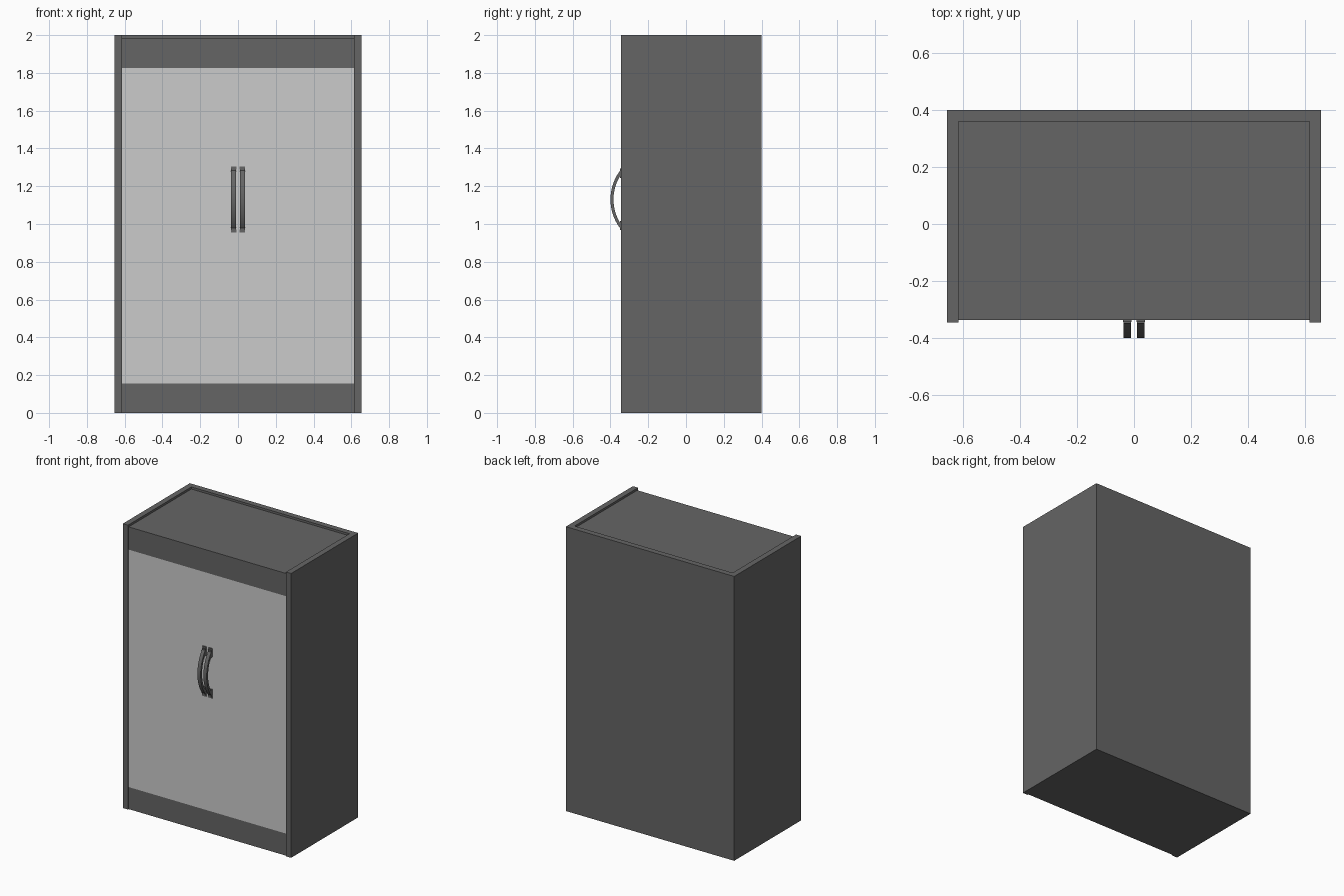
import bpy, bmesh
from math import sin, cos, radians

if "Cube" in bpy.data.objects:
    bpy.data.objects.remove(bpy.data.objects["Cube"])

def material(name, v):
    m = bpy.data.materials.new(name)
    m.diffuse_color = (v, v, v, 1)
    m.use_nodes = True
    m.node_tree.nodes["Principled BSDF"].inputs["Base Color"].default_value = m.diffuse_color
    return m

DARK = material("dark_grey", 0.13)
LIGHT = material("light_grey", 0.55)

def add_object(name, bm, mat):
    bmesh.ops.recalc_face_normals(bm, faces=bm.faces)
    me = bpy.data.meshes.new(name)
    bm.to_mesh(me)
    bm.free()
    me.materials.append(mat)
    ob = bpy.data.objects.new(name, me)
    bpy.context.collection.objects.link(ob)
    return ob

def add_box(bm, lo, hi):
    vs = bmesh.ops.create_cube(bm, size=1)["verts"]
    for v in vs:
        v.co = [(a + b) / 2 + c * (b - a) for a, b, c in zip(lo, hi, v.co)]

def box(name, lo, hi, mat=DARK):
    bm = bmesh.new()
    add_box(bm, lo, hi)
    return add_object(name, bm, mat)

W, IN = 0.655, 0.615          # outer and inner half width
F, B = -0.345, 0.40           # front and back
FACE, BACK_IN = -0.337, 0.36  # recessed front face, inside of back panel
TOP, DOOR_LO, DOOR_HI = 1.985, 0.155, 1.825

# Carcass: back panel, plinth and header between the sides
box("back_panel", (-IN, BACK_IN, 0), (IN, B, 2))
box("plinth", (-IN, FACE, 0), (IN, BACK_IN, DOOR_LO))
box("header", (-IN, FACE, DOOR_HI), (IN, BACK_IN, TOP))

def handle(name, x0, x1):
    # Bowed bar: arc strip extruded across its width, plus end pads
    bm = bmesh.new()
    cy, cz, n = -0.147, 1.13, 20
    angles = [radians(-43 + 86 * i / n) for i in range(n + 1)]
    pts = [(cy - 0.253 * cos(a), cz + 0.253 * sin(a)) for a in angles]
    pts += [(cy - 0.237 * cos(a), cz + 0.237 * sin(a)) for a in reversed(angles)]
    rings = [[bm.verts.new((x, y, z)) for y, z in pts] for x in (x0, x1)]
    k, m = len(pts), n + 1
    for i in range(k):
        j = (i + 1) % k
        bm.faces.new((rings[0][i], rings[0][j], rings[1][j], rings[1][i]))
    for r in rings:
        for i in range(n):
            bm.faces.new((r[i], r[i + 1], r[k - 2 - i], r[k - 1 - i]))
    for s in (-1, 1):
        z = sorted((cz + s * 0.113, cz + s * 0.163))
        add_box(bm, (x0, -0.349, z[0]), (x1, FACE + 0.002, z[1]))
        z = sorted((cz + s * 0.158, cz + s * 0.175))
        add_box(bm, (x0 - 0.002, -0.344, z[0]), (x1 + 0.002, FACE + 0.002, z[1]))
    ob = add_object(name, bm, DARK)
    bpy.context.view_layer.objects.active = ob
    ob.select_set(True)
    bpy.ops.object.shade_smooth_by_angle(angle=radians(30))
    ob.select_set(False)

# Sides, doors and handles, one per side
for s, side in ((-1, "left"), (1, "right")):
    x = sorted((s * IN, s * W))
    box(side + "_side_panel", (x[0], F, 0), (x[1], B, 2))
    x = sorted((0, s * IN))
    box(side + "_door", (x[0], FACE, DOOR_LO), (x[1], FACE + 0.03, DOOR_HI), LIGHT)
    handle(side + "_handle", *sorted((s * 0.011, s * 0.036)))
